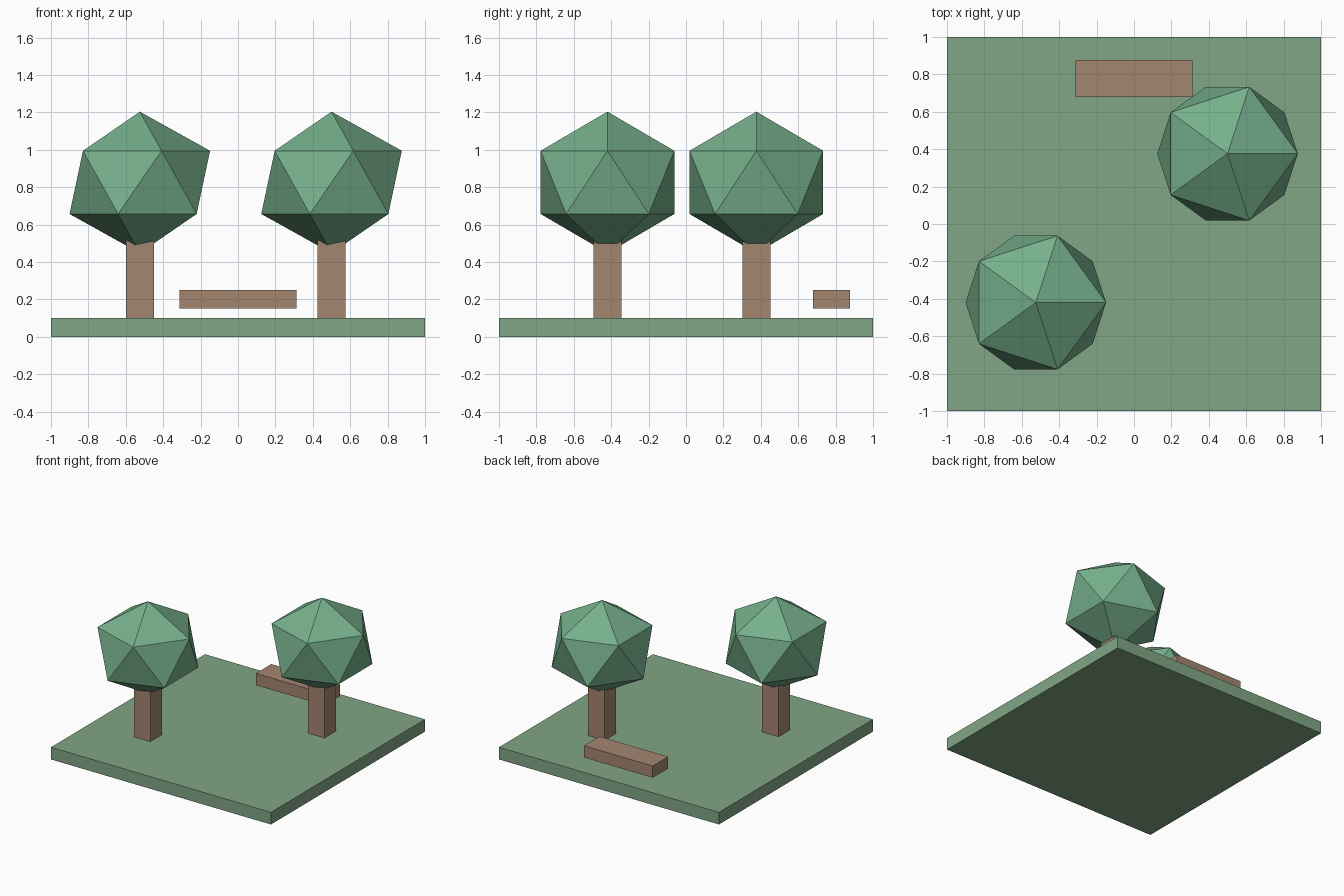
import bpy

if "Cube" in bpy.data.objects:
    bpy.data.objects.remove(bpy.data.objects["Cube"])


def material(name, rgb):
    mat = bpy.data.materials.new(name)
    mat.diffuse_color = (*rgb, 1.0)
    mat.use_nodes = True
    mat.node_tree.nodes["Principled BSDF"].inputs["Base Color"].default_value = mat.diffuse_color
    return mat


GRASS = material("grass_green", (0.22, 0.38, 0.24))
LEAF = material("leaf_green", (0.18, 0.43, 0.26))
WOOD = material("wood_brown", (0.37, 0.24, 0.16))


def finish(name, scale, mat):
    obj = bpy.context.object
    obj.name = name
    obj.scale = scale
    obj.data.materials.append(mat)
    return obj


def box(name, x, y, z0, z1, sx, sy, mat):
    bpy.ops.mesh.primitive_cube_add(size=1, location=(x, y, (z0 + z1) / 2))
    return finish(name, (sx, sy, z1 - z0), mat)


def tree(name, x, y):
    # square trunk, tucked into the underside of the crown
    box(name + "_trunk", x, y, 0.10, 0.52, 0.15, 0.15, WOOD)
    # slightly flattened 20-sided crown
    bpy.ops.mesh.primitive_ico_sphere_add(
        subdivisions=1, radius=0.42, location=(x, y, 0.826))
    finish(name + "_crown", (1, 1, 0.9), LEAF)


# lawn slab
box("lawn", 0, 0, 0, 0.10, 2, 2, GRASS)

# two trees on the diagonal
tree("front_left_tree", -0.525, -0.42)
tree("back_right_tree", 0.50, 0.376)

# bench seat, raised just above the lawn
box("bench_seat", 0, 0.778, 0.153, 0.25, 0.625, 0.20, WOOD)
